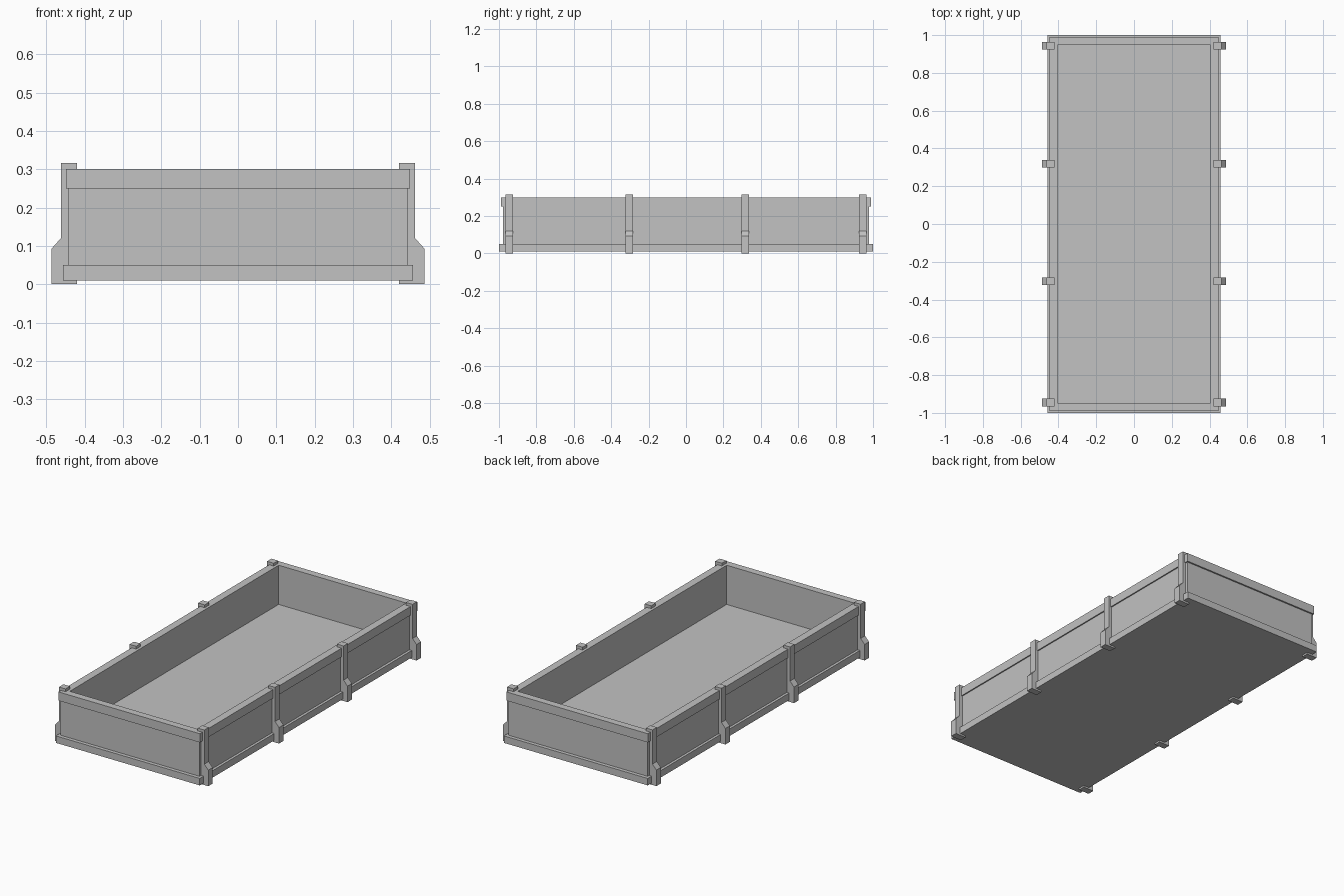
import bpy
import bmesh

cube = bpy.data.objects.get("Cube")
if cube:
    bpy.data.objects.remove(cube, do_unlink=True)

grey = bpy.data.materials.new("plain grey")
grey.use_nodes = True
COLOUR = (0.54, 0.54, 0.54, 1)
grey.diffuse_color = COLOUR
grey.node_tree.nodes["Principled BSDF"].inputs["Base Color"].default_value = COLOUR


def finish(name, bm):
    bmesh.ops.recalc_face_normals(bm, faces=bm.faces)
    mesh = bpy.data.meshes.new(name)
    bm.to_mesh(mesh)
    bm.free()
    mesh.materials.append(grey)
    obj = bpy.data.objects.new(name, mesh)
    bpy.context.collection.objects.link(obj)
    return obj


def rectangle(bm, hx, hy, z):
    return [bm.verts.new((sx * hx, sy * hy, z))
            for sx, sy in ((-1, -1), (1, -1), (1, 1), (-1, 1))]


def slab(name, hx, hy, z0, z1):
    bm = bmesh.new()
    face = bm.faces.new(rectangle(bm, hx, hy, z0))
    top = bmesh.ops.extrude_face_region(bm, geom=[face])["geom"]
    verts = [v for v in top if isinstance(v, bmesh.types.BMVert)]
    bmesh.ops.translate(bm, verts=verts, vec=(0, 0, z1 - z0))
    return finish(name, bm)


def frame(name, hx, hy, z0, z1):
    """Hollow rectangular frame around the tray's inner opening."""
    bm = bmesh.new()
    loops = [rectangle(bm, hx, hy, z0), rectangle(bm, hx, hy, z1),
             rectangle(bm, INNER_X, INNER_Y, z1), rectangle(bm, INNER_X, INNER_Y, z0)]
    for a, b in zip(loops, loops[1:] + loops[:1]):
        for i in range(4):
            j = (i + 1) % 4
            bm.faces.new((a[i], a[j], b[j], b[i]))
    return finish(name, bm)


def post(name, side, y):
    """Upright with a flared foot, profile in x and z."""
    profile = [(0.42, 0), (0.487, 0), (0.487, 0.092), (0.462, 0.12),
               (0.462, 0.316), (0.42, 0.316)]
    bm = bmesh.new()
    face = bm.faces.new([bm.verts.new((side * x, y - POST_W / 2, z)) for x, z in profile])
    back = bmesh.ops.extrude_face_region(bm, geom=[face])["geom"]
    verts = [v for v in back if isinstance(v, bmesh.types.BMVert)]
    bmesh.ops.translate(bm, verts=verts, vec=(0, POST_W, 0))
    return finish(name, bm)


INNER_X, INNER_Y = 0.405, 0.947
POST_W = 0.04

# Base and floor
slab("base_board", 0.457, 1.0, 0.01, 0.05)
slab("floor_panel", 0.42, 0.96, 0.045, 0.075)

# Walls and overhanging top rail
frame("wall_frame", 0.442, 0.979, 0.05, 0.25)
frame("top_rail", 0.449, 0.988, 0.25, 0.30)

# Side posts
for side, label in ((1, "left"), (-1, "right")):
    for i, y in enumerate((-0.945, -0.304, 0.318, 0.944), 1):
        post(f"{label}_post_{i}", side, y)
